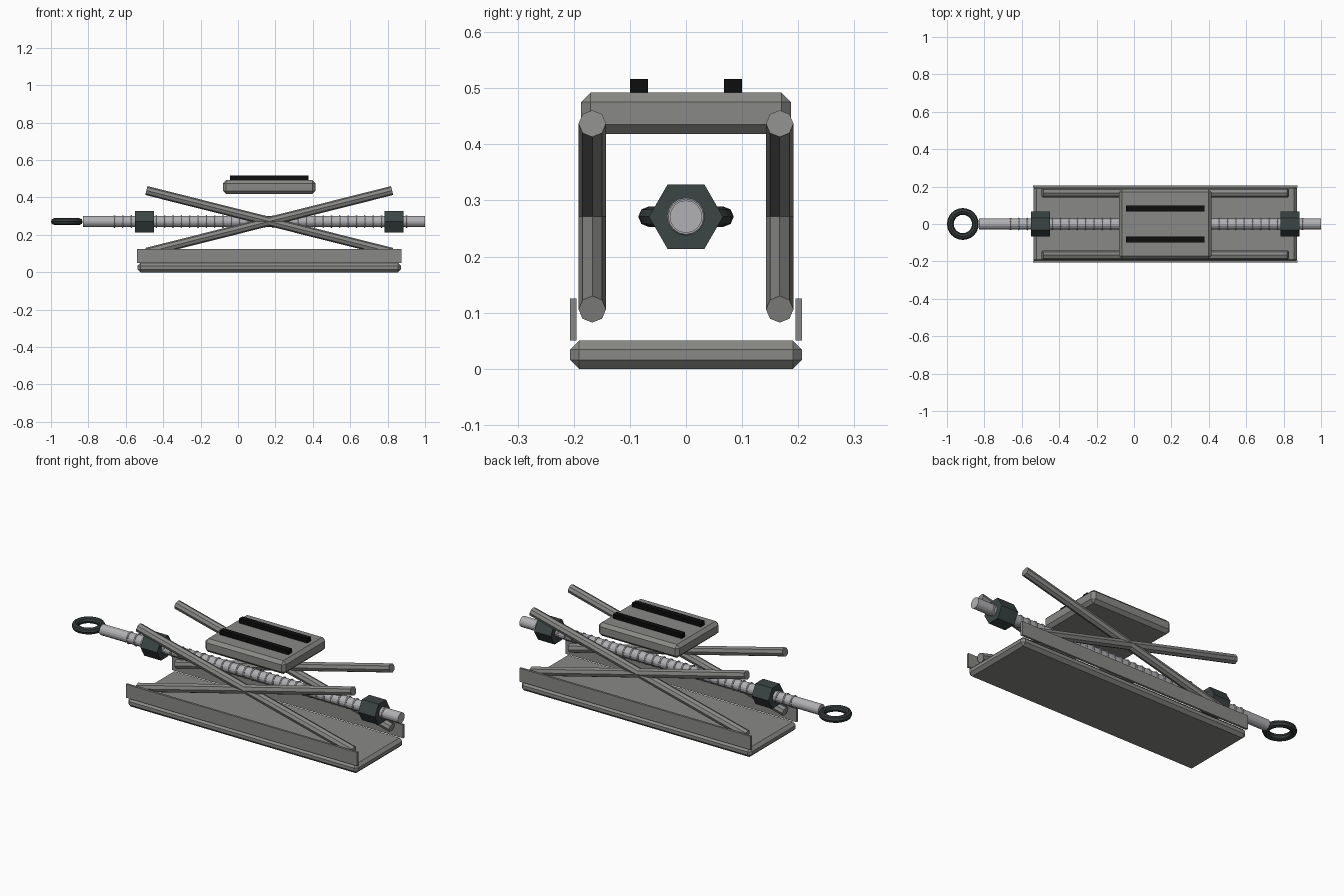
import bpy, bmesh, math

if "Cube" in bpy.data.objects:
    bpy.data.objects.remove(bpy.data.objects["Cube"])


def material(name, r, g, b):
    m = bpy.data.materials.new(name)
    m.diffuse_color = (r, g, b, 1)
    m.use_nodes = True
    m.node_tree.nodes["Principled BSDF"].inputs["Base Color"].default_value = m.diffuse_color
    return m


STEEL = material("grey steel", 0.25, 0.255, 0.24)
ROD = material("arm steel", 0.25, 0.25, 0.245)
SCREW = material("bright steel", 0.44, 0.44, 0.46)
NUT = material("dark green grey", 0.045, 0.06, 0.058)
RING = material("charcoal", 0.035, 0.042, 0.042)
RUBBER = material("black rubber", 0.004, 0.004, 0.004)

CX = 0.167      # middle of the jack body
AXIS_Z = 0.271  # height of the screw


def box(name, x, y, z, mat, chamfer=0):
    """Box from (min, max) ranges, optionally with chamfered edges."""
    bm = bmesh.new()
    bmesh.ops.create_cube(bm, size=1)
    for v in bm.verts:
        v.co = [r[0] + (c + 0.5) * (r[1] - r[0]) for c, r in zip(v.co, (x, y, z))]
    mesh = bpy.data.meshes.new(name)
    bm.to_mesh(mesh)
    bm.free()
    ob = bpy.data.objects.new(name, mesh)
    bpy.context.collection.objects.link(ob)
    mesh.materials.append(mat)
    if chamfer:
        mod = ob.modifiers.new("chamfer", 'BEVEL')
        mod.width = chamfer
        mod.segments = 1
    return ob


def bar(name, a, b, y, radius, sides, mat):
    """Prism between two (x, z) points at depth y."""
    dx, dz = b[0] - a[0], b[1] - a[1]
    bpy.ops.mesh.primitive_cylinder_add(
        vertices=sides, radius=radius, depth=math.hypot(dx, dz),
        location=((a[0] + b[0]) / 2, y, (a[1] + b[1]) / 2),
        rotation=(0, math.atan2(dx, dz), 0))
    ob = bpy.context.object
    ob.name = name
    ob.data.materials.append(mat)
    return ob


def torus(name, x, major, minor, segs, sides, mat, tilt=0):
    bpy.ops.mesh.primitive_torus_add(
        major_radius=major, minor_radius=minor, major_segments=segs,
        minor_segments=sides, location=(x, 0, AXIS_Z), rotation=(0, tilt, 0))
    ob = bpy.context.object
    ob.name = name
    ob.data.materials.append(mat)
    return ob


# Base plate with its two upright flanges
box("base_plate", (CX - 0.705, CX + 0.705), (-0.207, 0.207), (0, 0.05), STEEL, 0.016)
for side, label in ((-1, "front"), (1, "back")):
    box(label + "_flange", (CX - 0.708, CX + 0.708),
        sorted((side * 0.195, side * 0.207)), (0.05, 0.125), STEEL)

    # Crossed scissor arms
    for d, lean in ((1, "rising"), (-1, "falling")):
        bar(f"{label}_{lean}_arm", (CX - d * 0.657, 0.106), (CX + d * 0.657, 0.437),
            side * 0.167, 0.0245, 8, ROD)

    # Grip strip on the saddle
    box(label + "_grip", (CX - 0.21, CX + 0.21),
        sorted((side * 0.068, side * 0.1)), (0.485, 0.516), RUBBER)

# Saddle plate on top
box("saddle", (CX - 0.247, CX + 0.247), (-0.187, 0.187), (0.418, 0.492), STEEL, 0.017)

# Screw with thread ridges
bar("screw", (-0.83, AXIS_Z), (1.0, AXIS_Z), 0, 0.029, 16, SCREW)
for i in range(36):
    torus(f"thread_{i + 1}", -0.66 + i * 0.0446, 0.029, 0.005, 16, 6, SCREW, math.pi / 2)

# Hex nuts
for x, label in ((-0.5, "left"), (0.833, "right")):
    bar(label + "_nut", (x - 0.051, AXIS_Z), (x + 0.051, AXIS_Z), 0, 0.066, 6, NUT)

# Handle ring
torus("handle_ring", -0.915, 0.067, 0.018, 24, 8, RING)
